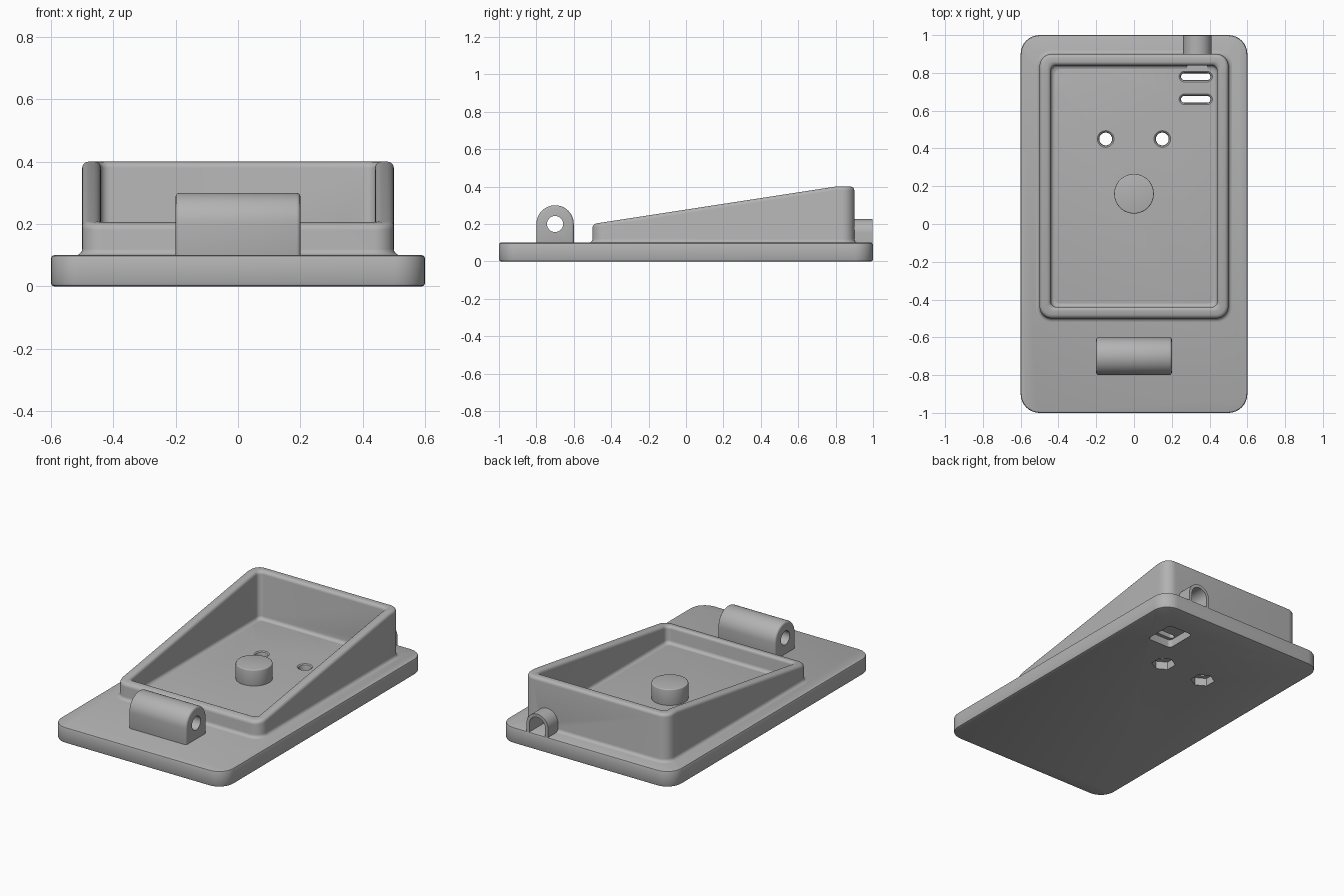
import bpy, bmesh
from math import sin, cos, pi, radians
from mathutils import Vector

if "Cube" in bpy.data.objects:
    bpy.data.objects.remove(bpy.data.objects["Cube"])

grey = bpy.data.materials.new("plain grey")
grey.use_nodes = True
COLOUR = (0.45, 0.45, 0.45, 1)
grey.diffuse_color = COLOUR
grey.node_tree.nodes["Principled BSDF"].inputs["Base Color"].default_value = COLOUR


def finish(bm, name):
    bmesh.ops.remove_doubles(bm, verts=bm.verts, dist=1e-5)
    bmesh.ops.recalc_face_normals(bm, faces=bm.faces)
    mesh = bpy.data.meshes.new(name)
    bm.to_mesh(mesh)
    bm.free()
    ob = bpy.data.objects.new(name, mesh)
    bpy.context.collection.objects.link(ob)
    mesh.materials.append(grey)
    return ob


def outline(cx, cy, hx, hy, r, kink=None, steps=8):
    """Rounded rectangle; kink adds a point on both long sides at that y."""
    pts = []
    for q, (sx, sy) in enumerate([(1, 1), (-1, 1), (-1, -1), (1, -1)]):
        if kink and q == 0:
            pts.append((cx + hx, min(kink, cy + hy - r - 0.005)))
        for i in range(steps + 1):
            a = (q + i / steps) * pi / 2
            pts.append((cx + sx * (hx - r) + r * cos(a), cy + sy * (hy - r) + r * sin(a)))
        if kink and q == 1:
            pts.append((cx - hx, min(kink, cy + hy - r - 0.005)))
    return pts


def loft(name, rings, ring_closed=False):
    """Skin a stack of rings; cap the ends or join last to first."""
    bm = bmesh.new()
    loops = [[bm.verts.new(p) for p in ring] for ring in rings]
    pairs = list(zip(loops, loops[1:]))
    if ring_closed:
        pairs.append((loops[-1], loops[0]))
    else:
        bm.faces.new(loops[0])
        bm.faces.new(loops[-1])
    for a, b in pairs:
        for i in range(len(a)):
            j = (i + 1) % len(a)
            bm.faces.new((a[i], a[j], b[j], b[i]))
    return finish(bm, name)


def slab(name, cx, cy, hx, hy, r, profile):
    """Rounded slab from (offset, z) pairs."""
    return loft(name, [[(x, y, z) for x, y in outline(cx, cy, hx + o, hy + o, r + o)]
                       for o, z in profile])


def arch(name, r, centre, foot, axis, start, end):
    """Round-topped block swept along the x or y axis."""
    c, cz = centre
    pts = [(c + r, foot)] + [(c + r * cos(pi * i / 24), cz + r * sin(pi * i / 24))
                             for i in range(25)] + [(c - r, foot)]
    place = (lambda s, u, z: (s, u, z)) if axis == "x" else (lambda s, u, z: (u, s, z))
    return loft(name, [[place(s, u, z) for u, z in pts] for s in (start, end)])


def rod(name, r, depth, location, sides=32, turn=(0, 0, 0)):
    bpy.ops.mesh.primitive_cylinder_add(vertices=sides, radius=r, depth=depth,
                                        location=location, rotation=turn)
    ob = bpy.context.object
    ob.name = name
    ob.data.materials.append(grey)
    return ob


def apply(ob, mod):
    bpy.ops.object.select_all(action="DESELECT")
    bpy.context.view_layer.objects.active = ob
    ob.select_set(True)
    bpy.ops.object.modifier_apply(modifier=mod.name)


def cut(ob, *cutters):
    for c in cutters:
        mod = ob.modifiers.new("cut", "BOOLEAN")
        mod.object, mod.solver = c, "EXACT"
        apply(ob, mod)
        bpy.data.objects.remove(c)


def round_edges(ob, width):
    mod = ob.modifiers.new("round", "BEVEL")
    mod.width, mod.segments, mod.limit_method = width, 3, "ANGLE"
    mod.angle_limit = radians(40)
    apply(ob, mod)


# Base plate with vents, screw holes and nut pockets
TOP = 0.1
base = slab("base_plate", 0, 0, 0.6, 1.0, 0.1,
            [(-0.01, 0), (-0.003, 0.003), (0, 0.01), (0, 0.09), (-0.003, 0.097), (-0.01, TOP)])
flared = [(0, -0.05), (0, 0.085), (0.003, 0.095), (0.01, TOP), (0.01, 0.15)]
for y in (0.66, 0.78):
    cut(base, slab("vent_cutter", 0.327, y, 0.078, 0.018, 0.018, flared))
cut(base, slab("vent_pocket_cutter", 0.327, 0.72, 0.085, 0.1, 0.02, [(0, -0.05), (0, 0.05)]))
for x in (-0.15, 0.15):
    cut(base, slab("screw_cutter", x, 0.45, 0.034, 0.034, 0.034, flared),
        rod("nut_cutter", 0.07, 0.1, (x, 0.45, 0), sides=6))


# Sloped tray wall, rounded along the rim and filleted at its foot
def rim(y):
    return 0.2 + 0.2 * min(1, max(0, (y + 0.5) / 1.3))


R, THICK = 0.02, 0.06
quarter = [i * pi / 8 for i in range(5)]
section = [(R, 0.09, False)]
section += [(R - R * sin(a), TOP + R - R * cos(a), False) for a in quarter]
section += [(R * cos(a) - R, R * sin(a) - R, True) for a in quarter]
section += [(R - THICK - R * sin(a), R * cos(a) - R, True) for a in quarter]
section += [(-THICK - R + R * cos(a), TOP + R - R * sin(a), False) for a in quarter]
section += [(-THICK - R, 0.09, False)]
rings = []
for off, z, on_rim in section:
    pts = outline(0, 0.2, 0.5 + off, 0.7 + off, max(0.065 + off, 0.03), kink=0.8)
    rings.append([(x, y, rim(y) + z if on_rim else z) for x, y in pts])
wall = loft("tray_wall", rings, ring_closed=True)
cable = (0.335, 0.152)
cut(wall, arch("cable_cutter", 0.055, cable, TOP, "y", 0.7, 1.1))

# Cable guide behind the wall
guide = arch("cable_guide", 0.075, cable, 0.09, "y", 0.87, 0.998)
cut(guide, arch("guide_cutter", 0.055, cable, 0.05, "y", 0.7, 1.1))

# Hinge block with pin hole
hinge = arch("hinge_block", 0.1, (-0.7, 0.2), 0.08, "x", -0.2, 0.2)
round_edges(hinge, 0.012)
cut(hinge, rod("pin_cutter", 0.043, 1, (0, -0.7, 0.2), turn=(0, pi / 2, 0)))

# Round post on the tray floor
post = rod("round_post", 0.105, 0.11, (0, 0.16, 0.145), sides=48)
round_edges(post, 0.006)

# Smooth the curved faces
for ob in (base, wall, guide, hinge, post):
    bpy.ops.object.select_all(action="DESELECT")
    bpy.context.view_layer.objects.active = ob
    ob.select_set(True)
    bpy.ops.object.shade_smooth_by_angle(angle=radians(35))
